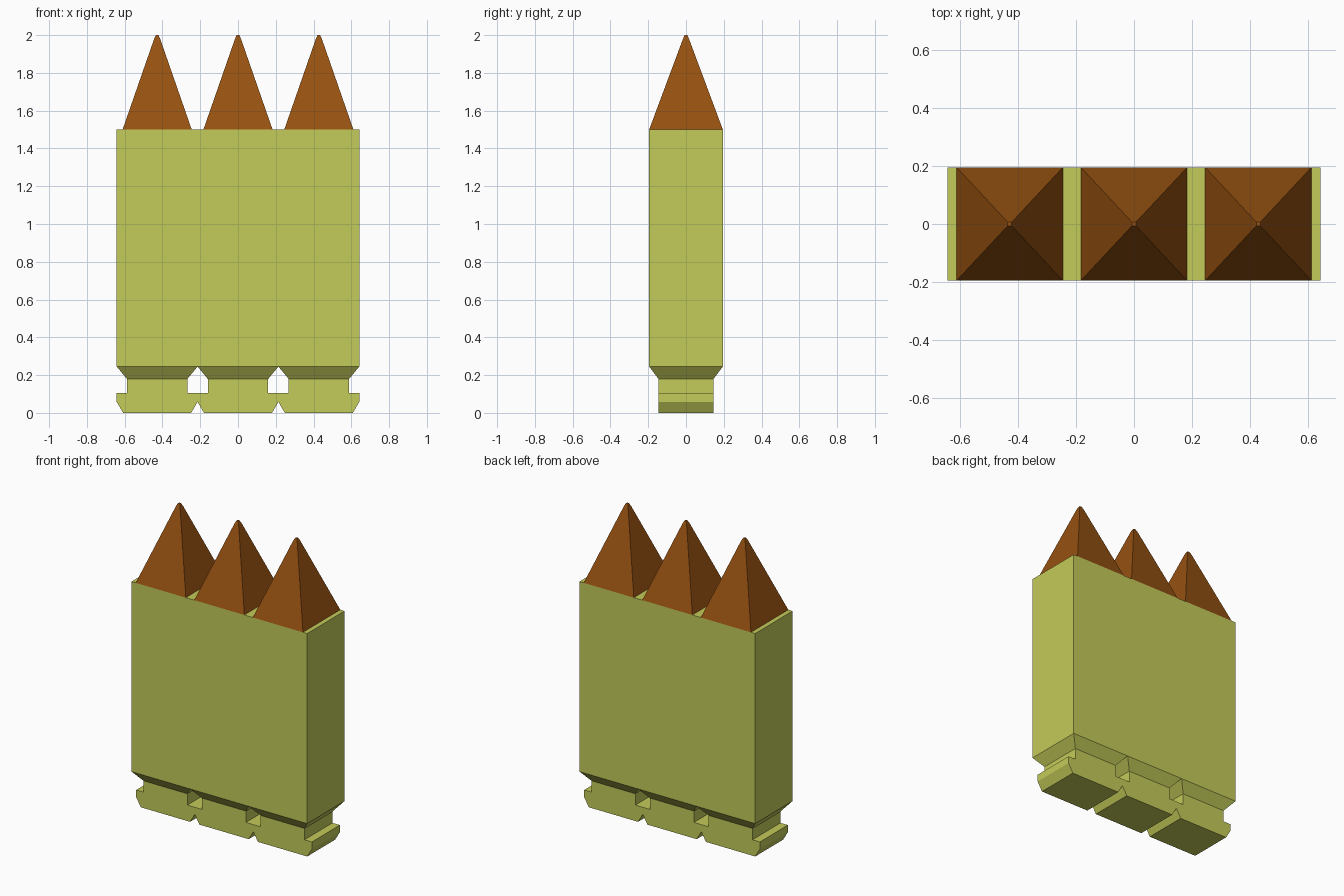
import bpy, bmesh

if "Cube" in bpy.data.objects:
    bpy.data.objects.remove(bpy.data.objects["Cube"])


def make_material(name, rgb):
    m = bpy.data.materials.new(name)
    m.diffuse_color = (*rgb, 1.0)
    m.use_nodes = True
    m.node_tree.nodes["Principled BSDF"].inputs["Base Color"].default_value = m.diffuse_color
    return m


brass = make_material("yellow_green_casing", (0.55, 0.595, 0.1))
copper = make_material("copper_brown_tip", (0.305, 0.083, 0.0055))


def loft(name, sections, x, mat):
    """Stack rectangles (half_x, half_y, z) into a closed flat-faced solid."""
    bm = bmesh.new()
    rings = []
    for hx, hy, z in sections:
        rings.append([bm.verts.new((sx * hx, sy * hy, z))
                      for sx, sy in ((-1, -1), (1, -1), (1, 1), (-1, 1))])
    for a, b in zip(rings, rings[1:]):
        for i in range(4):
            j = (i + 1) % 4
            bm.faces.new((a[i], a[j], b[j], b[i]))
    bm.faces.new(rings[0][::-1])
    bm.faces.new(rings[-1])
    mesh = bpy.data.meshes.new(name)
    bm.to_mesh(mesh)
    bm.free()
    mesh.materials.append(mat)
    ob = bpy.data.objects.new(name, mesh)
    ob.location.x = x
    bpy.context.collection.objects.link(ob)
    return ob


W, D, BASE_D = 0.214, 0.195, 0.146

# Rim, neck groove, shoulder and body, from the bottom up
casing = [(0.18, BASE_D, 0.0), (W, BASE_D, 0.058), (W, BASE_D, 0.105),
          (0.16, BASE_D, 0.105), (0.16, BASE_D, 0.18),
          (W, D, 0.245), (W, D, 1.5)]
# Pyramid tip with a small blunted point
tip = [(0.183, D, 1.5), (0.016, 0.016, 1.98), (0.007, 0.007, 2.0)]

# Three cartridges side by side
for side, x in (("left", -2 * W), ("middle", 0.0), ("right", 2 * W)):
    loft("casing_" + side, casing, x, brass)
    loft("pointed_tip_" + side, tip, x, copper)
